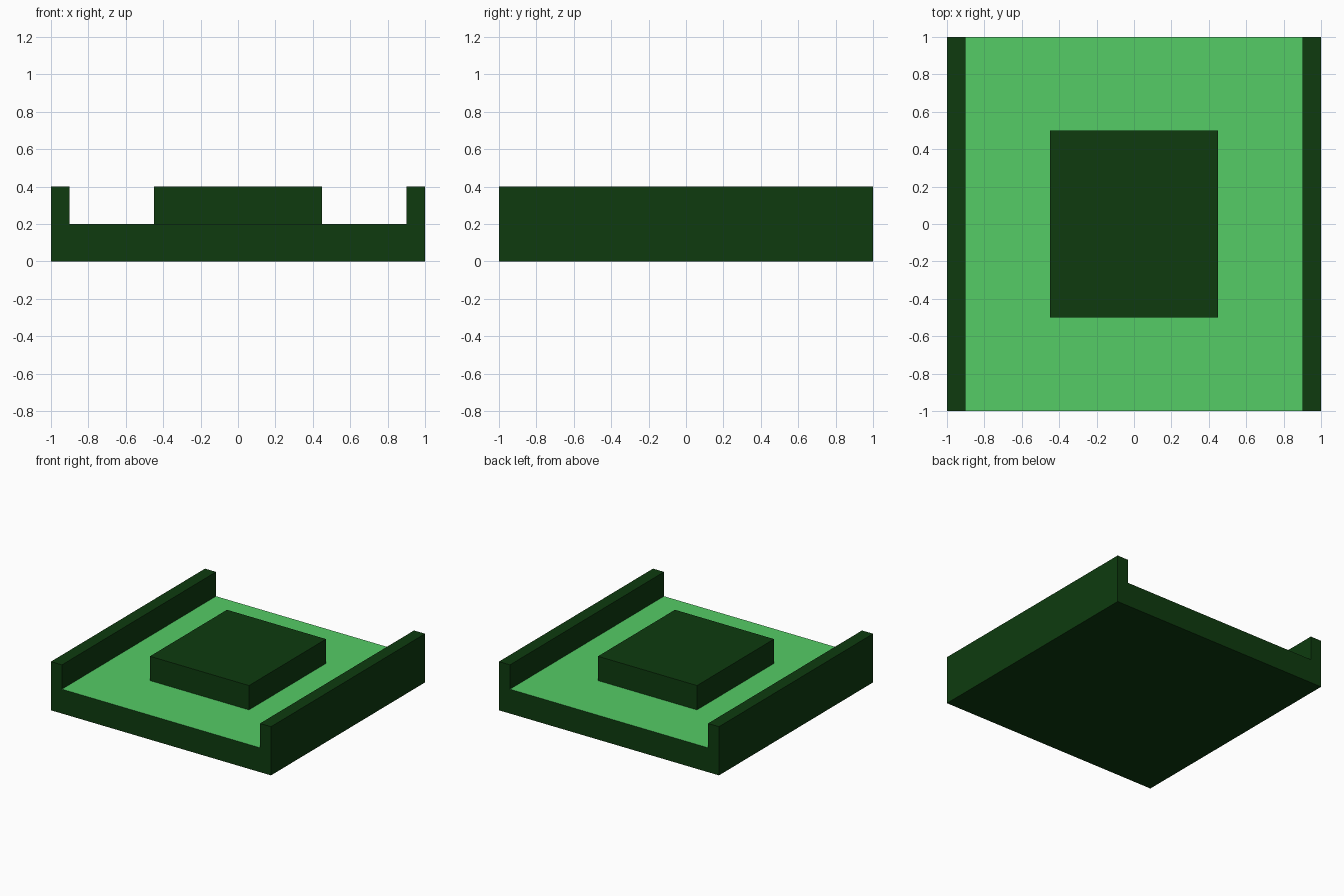
import bpy
import bmesh
from mathutils import Vector

cube = bpy.data.objects.get("Cube")
if cube:
    bpy.data.objects.remove(cube, do_unlink=True)


def make_material(name, rgb):
    mat = bpy.data.materials.new(name)
    mat.use_nodes = True
    color = (*rgb, 1.0)
    mat.diffuse_color = color
    mat.node_tree.nodes["Principled BSDF"].inputs["Base Color"].default_value = color
    return mat


dark_green = make_material("dark green", (0.0044, 0.044, 0.0048))
light_green = make_material("light green", (0.089, 0.604, 0.133))

HALF = 1.0         # half width and half length of the tray
INNER = 0.9        # inner face of the side rails
FLOOR, TOP = 0.2, 0.4


def extrude_profile(name, points, half_length, materials):
    """Extrude an x-z outline along y into a closed solid."""
    bm = bmesh.new()
    face = bm.faces.new([bm.verts.new((x, -half_length, z)) for x, z in points])
    result = bmesh.ops.extrude_face_region(bm, geom=[face], use_keep_orig=True)
    moved = [v for v in result["geom"] if isinstance(v, bmesh.types.BMVert)]
    bmesh.ops.translate(bm, verts=moved, vec=Vector((0, 2 * half_length, 0)))
    bmesh.ops.recalc_face_normals(bm, faces=bm.faces)
    mesh = bpy.data.meshes.new(name)
    bm.to_mesh(mesh)
    bm.free()
    for mat in materials:
        mesh.materials.append(mat)
    obj = bpy.data.objects.new(name, mesh)
    bpy.context.collection.objects.link(obj)
    return obj


# Tray: base slab and both side rails as one mirrored U-shaped profile
right_half = [(HALF, 0), (HALF, TOP), (INNER, TOP), (INNER, FLOOR)]
outline = right_half + [(-x, z) for x, z in reversed(right_half)]
tray = extrude_profile("tray", outline, HALF, [dark_green, light_green])

# Light floor: the upward face between the rails
for poly in tray.data.polygons:
    if poly.normal.z > 0.9 and abs(poly.center.z - FLOOR) < 0.01:
        poly.material_index = 1

# Raised block in the middle, seated slightly into the floor
w, sunk = 0.45, FLOOR - 0.05
extrude_profile("centre_block", [(-w, sunk), (w, sunk), (w, TOP), (-w, TOP)],
                0.5, [dark_green])
